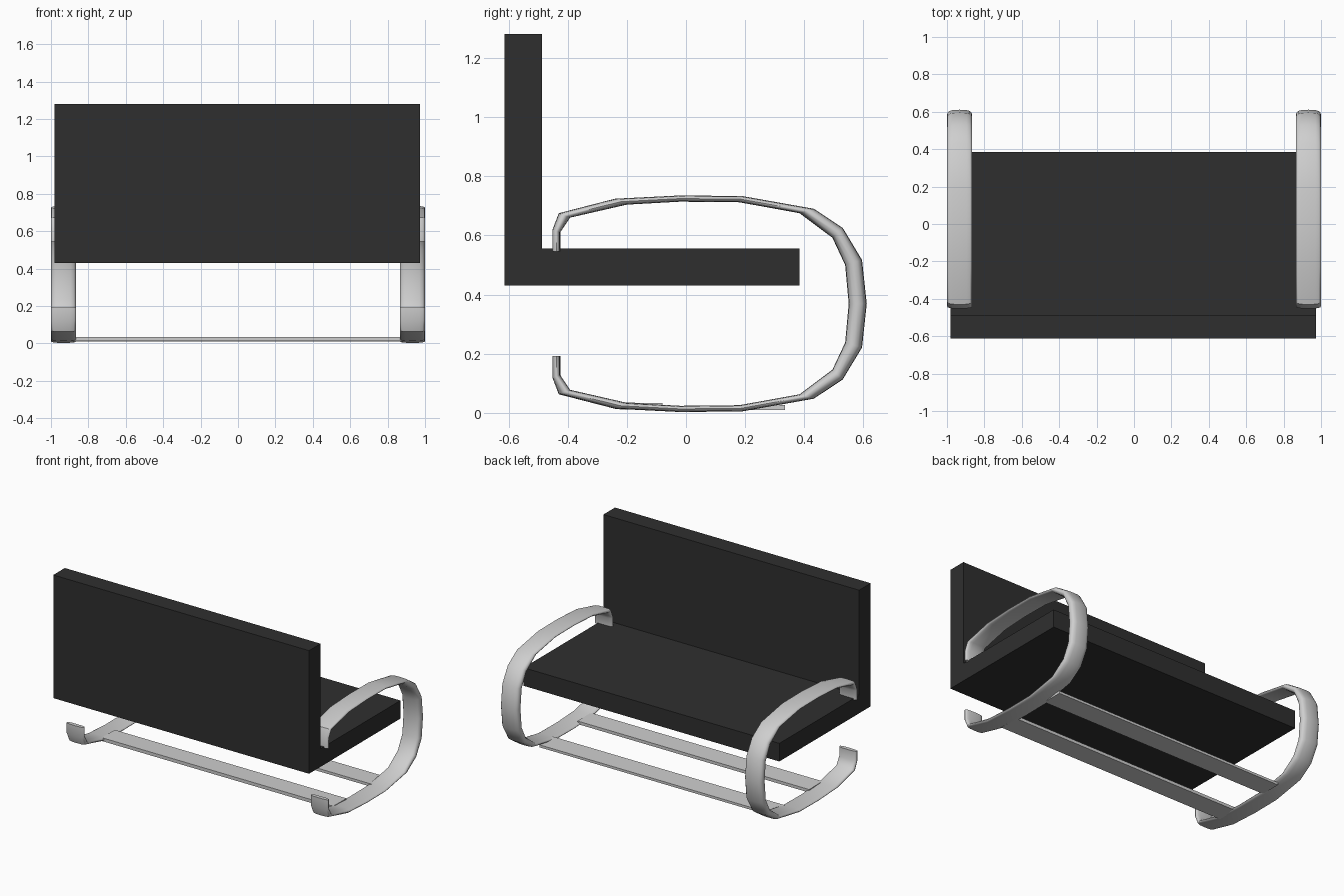
import bpy, bmesh, math

if "Cube" in bpy.data.objects:
    bpy.data.objects.remove(bpy.data.objects["Cube"])

def material(name, v):
    m = bpy.data.materials.new(name)
    m.diffuse_color = (v, v, v, 1)
    m.use_nodes = True
    m.node_tree.nodes["Principled BSDF"].inputs["Base Color"].default_value = m.diffuse_color
    return m

DARK = material("dark_cushion", 0.028)
METAL = material("light_metal", 0.62)

def make(name, bm, mat):
    bmesh.ops.recalc_face_normals(bm, faces=bm.faces)
    me = bpy.data.meshes.new(name)
    bm.to_mesh(me)
    bm.free()
    me.materials.append(mat)
    ob = bpy.data.objects.new(name, me)
    bpy.context.collection.objects.link(ob)
    return ob

def loft(name, rings, mat):
    """Skin a list of closed rings and cap both ends."""
    bm = bmesh.new()
    vs = [[bm.verts.new(p) for p in r] for r in rings]
    n = len(vs[0])
    for a, b in zip(vs, vs[1:]):
        for i in range(n):
            bm.faces.new((a[i], a[(i + 1) % n], b[(i + 1) % n], b[i]))
    bm.faces.new(vs[0])
    bm.faces.new(vs[-1])
    return make(name, bm, mat)

# Seat and backrest: one L-shaped profile
L = [(-0.613, 0.43), (0.384, 0.43), (0.384, 0.555), (-0.487, 0.555),
     (-0.487, 1.28), (-0.613, 1.28)]
loft("seat_and_back", [[(x, y, z) for y, z in L] for x in (-0.982, 0.972)], DARK)

# Curved side bands: outer and inner edge of the upper half, mirrored downwards
MID = 0.369
upper = [((-0.452, 0.546), (-0.425, 0.546)), ((-0.452, 0.618), (-0.425, 0.610)),
         ((-0.430, 0.675), (-0.392, 0.660)), ((-0.240, 0.724), (-0.200, 0.704)),
         ((-0.020, 0.735), (-0.020, 0.714)), ((0.190, 0.733), (0.180, 0.712)),
         ((0.432, 0.690), (0.384, 0.675)), ((0.530, 0.625), (0.495, 0.592)),
         ((0.595, 0.517), (0.538, 0.500)), ((0.611, 0.369), (0.550, 0.369))]
path = upper + [tuple((y, 2 * MID - z) for y, z in p) for p in reversed(upper[:-1])]

def power(v, e):
    return math.copysign(abs(v) ** e, v)

for side, cx in (("left", -0.9325), ("right", 0.9325)):
    rings = []
    for (oy, oz), (iy, iz) in path:
        ring = []
        for k in range(16):
            a = 2 * math.pi * k / 16
            u, v = power(math.cos(a), 0.6), power(math.sin(a), 0.8)
            ring.append((cx + 0.0675 * u,
                         (oy + iy) / 2 + v * (oy - iy) / 2,
                         (oz + iz) / 2 + v * (oz - iz) / 2))
        rings.append(ring)
    band = loft(side + "_side_band", rings, METAL)
    bpy.ops.object.select_all(action='DESELECT')
    band.select_set(True)
    bpy.context.view_layer.objects.active = band
    bpy.ops.object.shade_smooth_by_angle(angle=math.radians(45))

# Floor rails joining the bands
for name, y0, y1, z0, z1 in (("front_rail", -0.225, -0.08, 0.012, 0.035),
                             ("rear_rail", 0.19, 0.335, 0.010, 0.029)):
    prof = [(y0, z0), (y1, z0), (y1, z1 - 0.002), (y0, z1)]
    loft(name, [[(x, y, z) for y, z in prof] for x in (-0.885, 0.885)], METAL)
